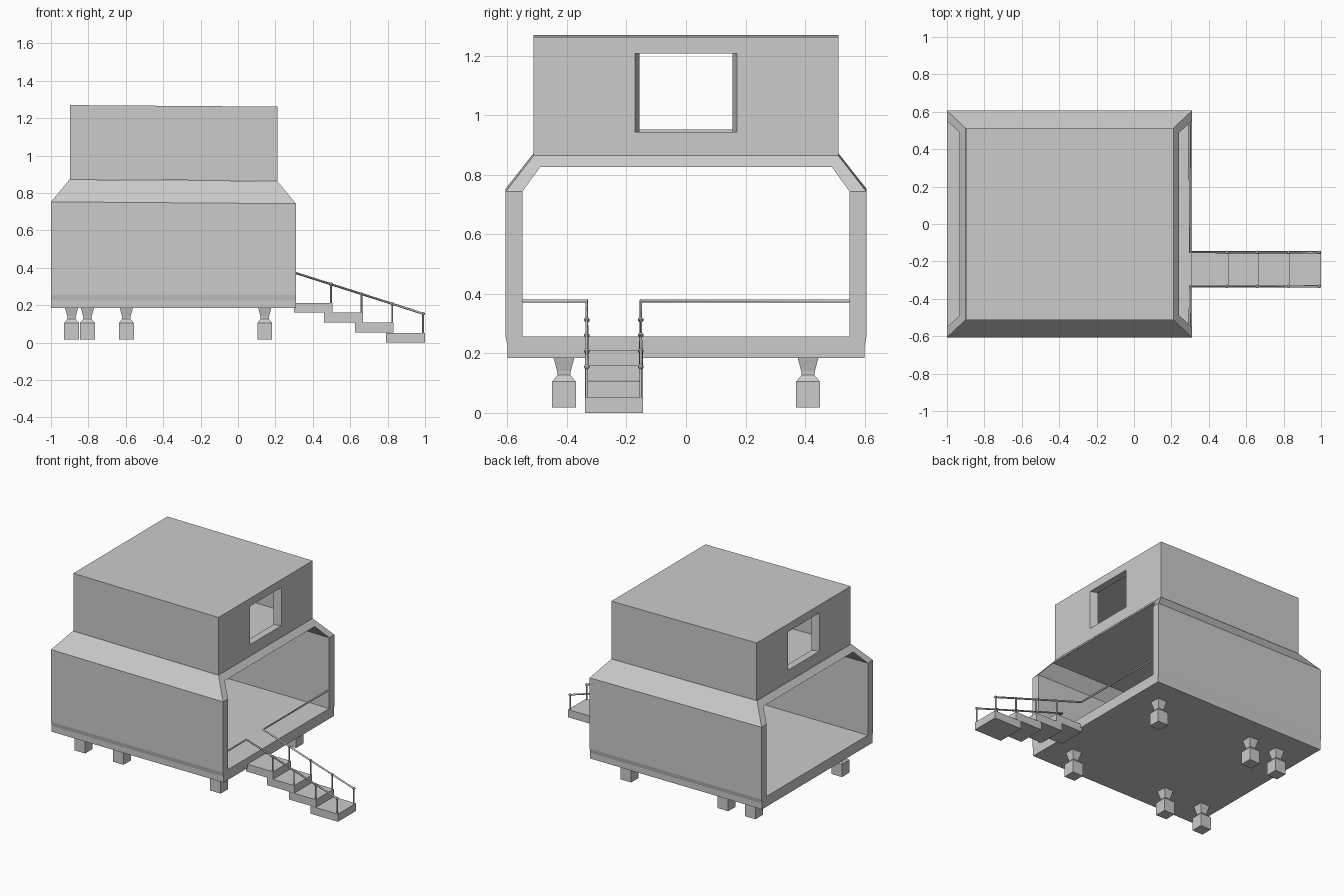
import bpy, bmesh
from mathutils import Vector

if "Cube" in bpy.data.objects:
    bpy.data.objects.remove(bpy.data.objects["Cube"])


def sag(x, y, z):
    # upper parts lean down very slightly towards the stairs
    return (x, y, z - 0.0075 * (x + 0.345) if z > 0.7 else z)


def loft(name, rings, closed=False):
    # bridge equal-length rings; closed joins the last ring to the first
    bm = bmesh.new()
    loops = [[bm.verts.new(sag(*p)) for p in r] for r in rings]
    n = len(rings[0])
    pairs = list(zip(loops, loops[1:]))
    if closed:
        pairs.append((loops[-1], loops[0]))
    else:
        bm.faces.new(loops[0])
        bm.faces.new(loops[-1])
    for a, b in pairs:
        for i in range(n):
            j = (i + 1) % n
            bm.faces.new((a[i], a[j], b[j], b[i]))
    bmesh.ops.remove_doubles(bm, verts=bm.verts, dist=1e-5)
    bmesh.ops.dissolve_degenerate(bm, edges=bm.edges, dist=1e-5)
    bmesh.ops.recalc_face_normals(bm, faces=bm.faces)
    me = bpy.data.meshes.new(name)
    bm.to_mesh(me)
    bm.free()
    ob = bpy.data.objects.new(name, me)
    bpy.context.collection.objects.link(ob)
    return ob


def square(cx, cy, z, h):
    return [(cx - h, cy - h, z), (cx + h, cy - h, z), (cx + h, cy + h, z), (cx - h, cy + h, z)]


def box(name, x0, x1, y0, y1, z0, z1):
    return loft(name, [[(x0, y0, z), (x1, y0, z), (x1, y1, z), (x0, y1, z)] for z in (z0, z1)])


# lower hall: open-ended tube whose ends follow the roof slope
def end_x(z, side):
    inset = max(0, (z - 0.748) / 0.12) * 0.1
    return 0.31 - inset if side > 0 else -1.0 + inset


def mirrored(half):
    return half + [(-y, z) for y, z in reversed(half)]


outer = mirrored([(-0.6, 0.185), (-0.6, 0.225), (-0.606, 0.255), (-0.606, 0.748), (-0.512, 0.868)])
inner = mirrored([(-0.55, 0.256)] * 3 + [(-0.55, 0.748), (-0.49, 0.83)])
rings = [[(end_x(z, s), y, z) for y, z in prof]
         for prof, s in ((outer, -1), (outer, 1), (inner, 1), (inner, -1))]
loft("lower_hall", rings, closed=True)


# upper room: hollow box with a flared window in each end
def rect(x, hy, z0, z1):
    return [(x, -hy, z0), (x, hy, z0), (x, hy, z1), (x, -hy, z1)]


left, right, wall = -0.897, 0.21, 0.05
body, room = (0.512, 0.869, 1.266), (0.462, 0.885, 1.225)
win_out, win_in = (0.171, 0.948, 1.212), (0.156, 0.948, 1.212)
loft("upper_room", [
    rect(left, *body), rect(left, *win_out), rect(left + wall, *win_in), rect(left + wall, *room),
    rect(right - wall, *room), rect(right - wall, *win_in), rect(right, *win_out), rect(right, *body)],
    closed=True)

# footings: block with sloped shoulders under a tapered cap
for y, xs in ((-0.41, (-0.89, -0.597, 0.143)), (0.41, (-0.805, -0.597, 0.143))):
    for x in xs:
        loft("footing", [square(x, y, z, h) for z, h in
                         ((0.018, 0.04), (0.105, 0.04), (0.127, 0.022), (0.14, 0.023), (0.186, 0.035))])

# stair treads
for x0, x1, z0, z1 in ((0.30, 0.505, 0.16, 0.212), (0.46, 0.667, 0.108, 0.16),
                       (0.625, 0.832, 0.054, 0.107), (0.79, 1.0, 0.0, 0.053)):
    box("stair_tread", x0, x1, -0.34, -0.145, z0, z1)


# handrails with posts and ball joints
def rod(name, points, radius):
    cu = bpy.data.curves.new(name, 'CURVE')
    cu.dimensions = '3D'
    cu.bevel_depth = radius
    cu.bevel_resolution = 1
    cu.use_fill_caps = True
    sp = cu.splines.new('POLY')
    sp.points.add(len(points) - 1)
    for p, co in zip(sp.points, points):
        p.co = (*co, 1)
    bpy.context.collection.objects.link(bpy.data.objects.new(name, cu))


for y, y_wall in ((-0.333, -0.555), (-0.152, 0.555)):
    rod("handrail", [(0.298, y_wall, 0.376), (0.298, y, 0.376), (0.99, y, 0.155)], 0.006)
    for x, base in ((0.497, 0.21), (0.66, 0.158), (0.825, 0.105), (0.99, 0.05)):
        top = 0.376 - (x - 0.298) * 0.221 / 0.692
        rod("rail_post", [(x, y, base), (x, y, top)], 0.005)
        bpy.ops.mesh.primitive_uv_sphere_add(segments=8, ring_count=6, radius=0.0095, location=(x, y, top))
        bpy.context.object.name = "rail_joint"
